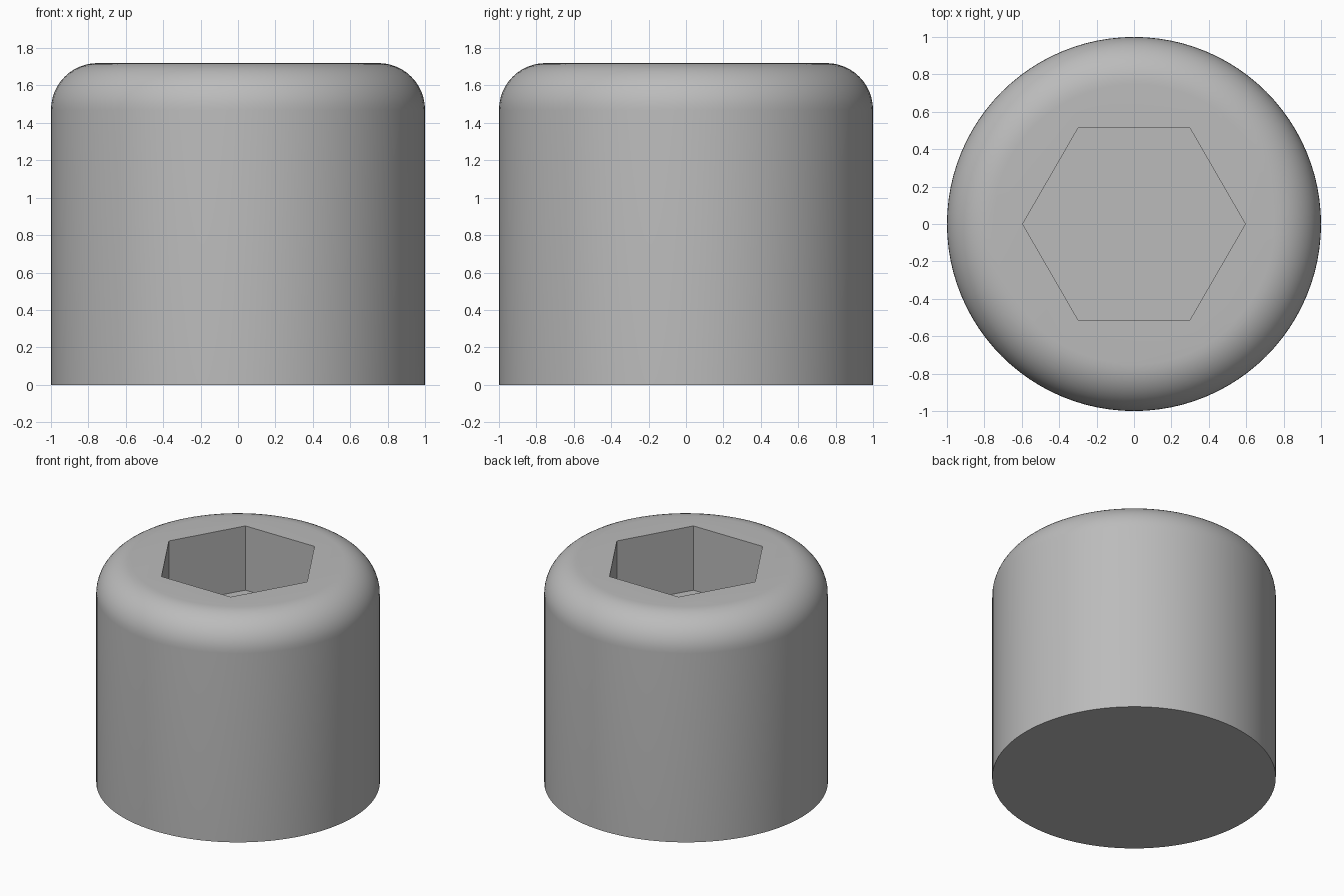
import bpy
import bmesh
import math

HEIGHT, RADIUS, ROUNDING = 1.72, 1.0, 0.25
SOCKET_RADIUS, SOCKET_DEPTH = 0.595, 0.5

old = bpy.data.objects.get("Cube")
if old:
    bpy.data.objects.remove(old, do_unlink=True)

# Plain grey metal
grey = bpy.data.materials.new("grey_metal")
grey.use_nodes = True
colour = (0.5, 0.5, 0.5, 1)
grey.diffuse_color = colour
grey.node_tree.nodes["Principled BSDF"].inputs["Base Color"].default_value = colour


def prism(name, sides, radius, bottom, top):
    """Upright prism with its first corner on the x axis."""
    bm = bmesh.new()
    ring = [bm.verts.new((radius * math.cos(math.tau * i / sides),
                          radius * math.sin(math.tau * i / sides), bottom))
            for i in range(sides)]
    base = bm.faces.new(ring)
    lid = bmesh.ops.extrude_face_region(bm, geom=[base], use_keep_orig=True)
    for v in lid["geom"]:
        if isinstance(v, bmesh.types.BMVert):
            v.co.z = top
    bmesh.ops.recalc_face_normals(bm, faces=bm.faces)
    mesh = bpy.data.meshes.new(name)
    bm.to_mesh(mesh)
    bm.free()
    mesh.materials.append(grey)
    obj = bpy.data.objects.new(name, mesh)
    bpy.context.collection.objects.link(obj)
    return obj


# Round body with a softly rounded top rim
body = prism("screw_head", 96, RADIUS, 0, HEIGHT)
bm = bmesh.new()
bm.from_mesh(body.data)
rim = [e for e in bm.edges if all(v.co.z > HEIGHT / 2 for v in e.verts)]
bmesh.ops.bevel(bm, geom=rim, offset=ROUNDING, offset_type='OFFSET',
                segments=12, profile=0.5, affect='EDGES')
bm.to_mesh(body.data)
bm.free()

# Hexagonal socket cut into the top
cutter = prism("socket_cutter", 6, SOCKET_RADIUS, HEIGHT - SOCKET_DEPTH, HEIGHT + 0.2)
cut = body.modifiers.new("hex_socket", 'BOOLEAN')
cut.operation = 'DIFFERENCE'
cut.solver = 'EXACT'
cut.object = cutter

bpy.ops.object.select_all(action='DESELECT')
body.select_set(True)
bpy.context.view_layer.objects.active = body
bpy.ops.object.modifier_apply(modifier=cut.name)
bpy.data.objects.remove(cutter, do_unlink=True)

# Smooth sides, crisp socket and base edges
bpy.ops.object.shade_smooth_by_angle(angle=math.radians(30))
